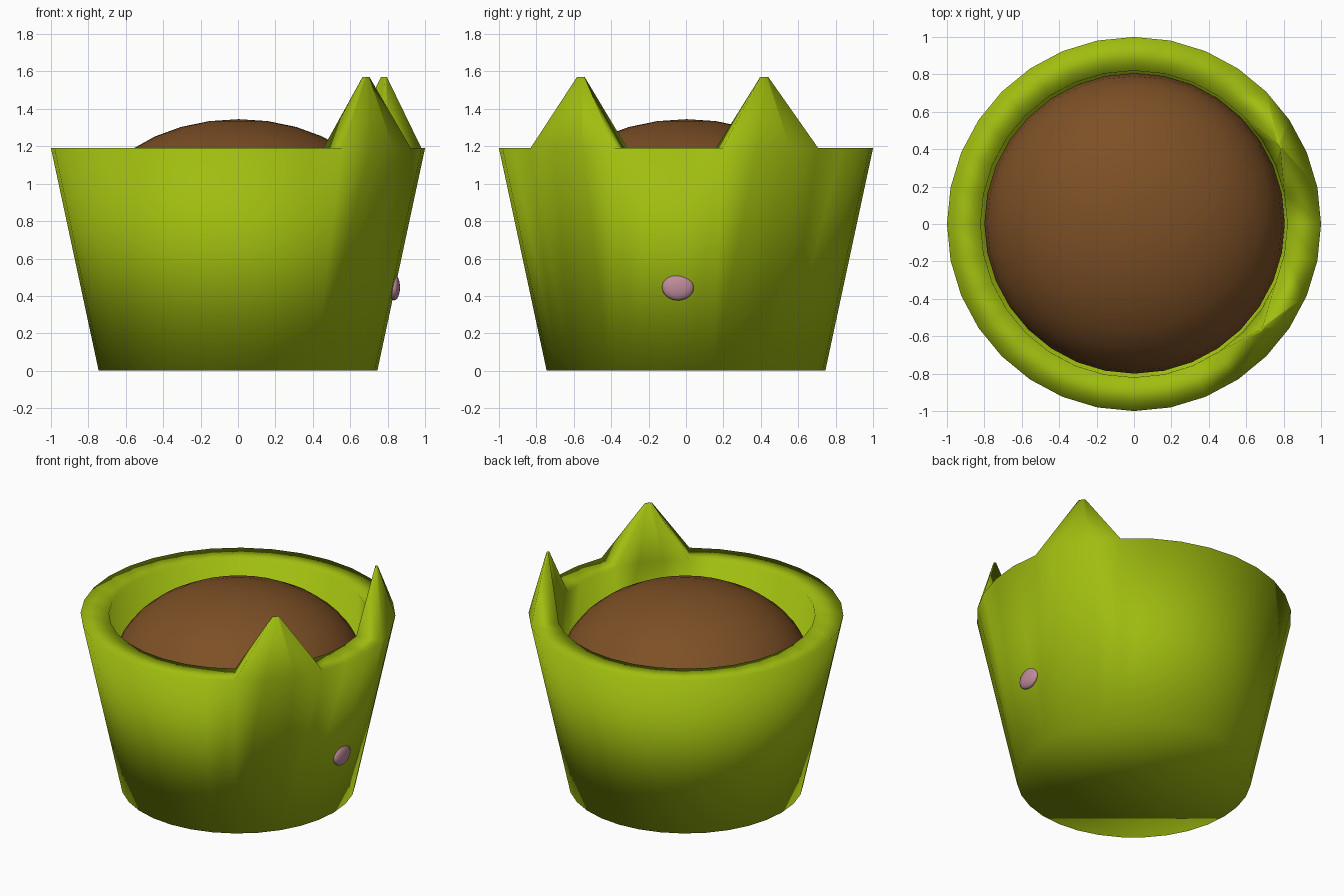
import bpy, bmesh
from math import sin, cos, tau, radians
from mathutils import Vector

cube = bpy.data.objects.get("Cube")
if cube:
    bpy.data.objects.remove(cube)

SIDES = 32


def material(name, rgb):
    m = bpy.data.materials.new(name)
    m.use_nodes = True
    m.diffuse_color = (*rgb, 1)
    bsdf = m.node_tree.nodes["Principled BSDF"]
    bsdf.inputs["Base Color"].default_value = (*rgb, 1)
    bsdf.inputs["Roughness"].default_value = 0.8
    return m


def add_object(name, bm, mat):
    bmesh.ops.recalc_face_normals(bm, faces=bm.faces)
    for f in bm.faces:
        f.smooth = True
    me = bpy.data.meshes.new(name)
    bm.to_mesh(me)
    bm.free()
    me.materials.append(mat)
    ob = bpy.data.objects.new(name, me)
    bpy.context.collection.objects.link(ob)
    return ob


def ellipsoid(name, mat, center, size, segments, rings):
    bm = bmesh.new()
    bmesh.ops.create_uvsphere(bm, u_segments=segments, v_segments=rings, radius=1)
    bmesh.ops.scale(bm, vec=size, verts=bm.verts)
    bmesh.ops.translate(bm, vec=center, verts=bm.verts)
    return add_object(name, bm, mat)


green = material("leaf green", (0.35, 0.51, 0.005))
brown = material("soil brown", (0.205, 0.08, 0.019))
pink = material("dusty pink", (0.52, 0.26, 0.33))

# Tapered pot: outer wall, flat rim and inner wall
profile = [(0.745, 0), (1.0, 1.19), (0.82, 1.19), (0.805, 0.7)]
bm = bmesh.new()
rings = [[bm.verts.new((r * cos(tau * i / SIDES), r * sin(tau * i / SIDES), z))
          for i in range(SIDES)] for r, z in profile]
bands = []
for a, b in zip(rings, rings[1:]):
    bands.append([bm.faces.new((a[i], a[(i + 1) % SIDES], b[(i + 1) % SIDES], b[i]))
                  for i in range(SIDES)])
bm.faces.new(rings[0][::-1])
bm.faces.new(rings[-1])
rim = bands[1]

# Two pointed ears drawn up from the rim, three rim faces each
for first in (1, SIDES - 5):
    angle = tau * (first + 1.5) / SIDES
    peak = Vector((0.885 * cos(angle), 0.885 * sin(angle), 1.57))
    out = bmesh.ops.extrude_face_region(bm, geom=rim[first:first + 3])
    verts = [g for g in out["geom"] if isinstance(g, bmesh.types.BMVert)]
    mid = sum((v.co for v in verts), Vector()) / len(verts)
    for v in verts:
        v.co = peak + (v.co - mid) * 0.08
    old = [f for f in rim[first:first + 3] if f.is_valid]
    if old:
        bmesh.ops.delete(bm, geom=old, context="FACES")
add_object("pot_with_ears", bm, green)

# Domed soil filling the pot
ellipsoid("soil", brown, (0.003, 0.003, 0.8), (0.803, 0.803, 0.545), SIDES, 16)

# Small nose on the wall between the ears
ellipsoid("nose", pink, (0.835, -0.043, 0.446), (0.031, 0.085, 0.07), 24, 12)
